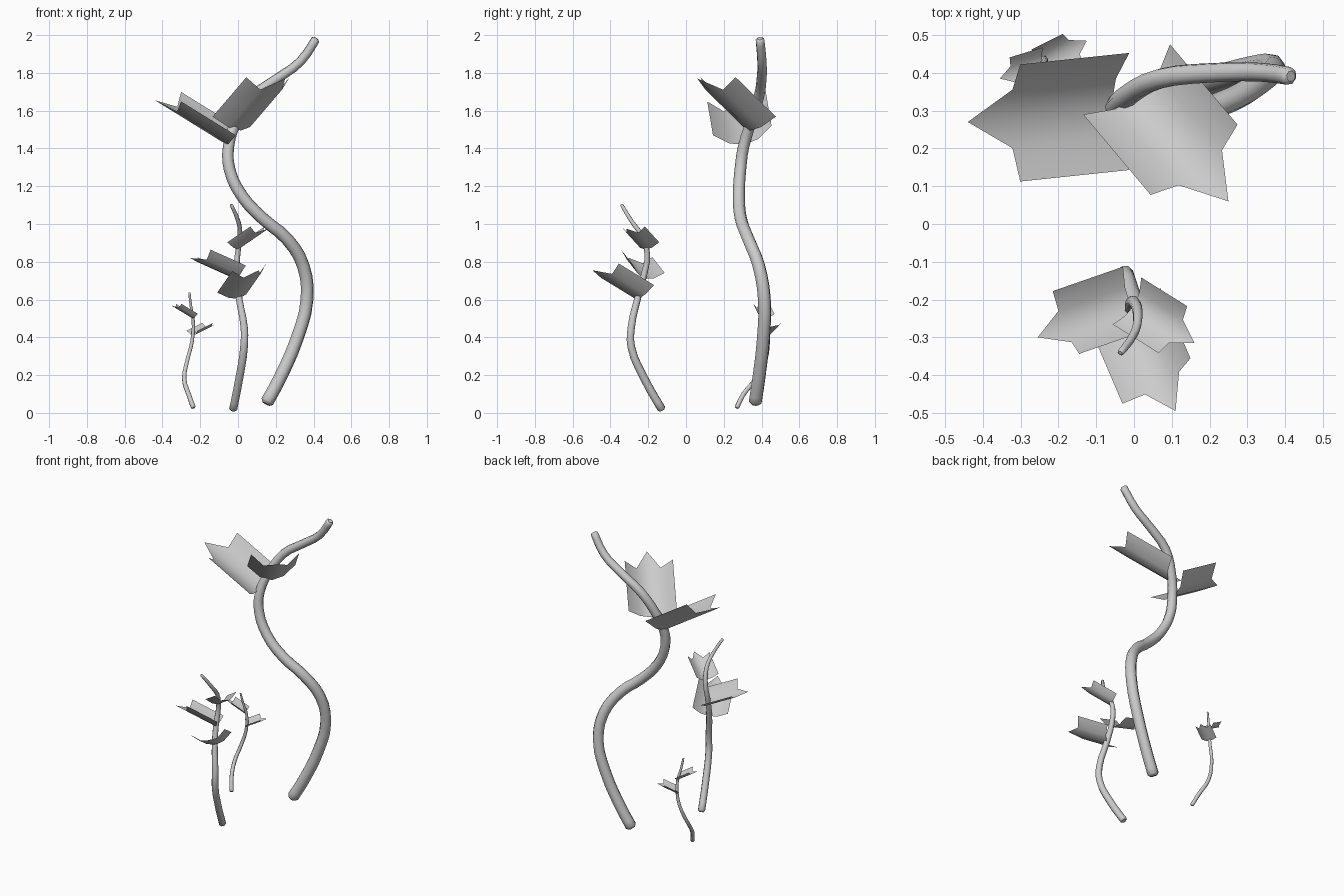
import bpy
import math
from mathutils import Vector

if "Cube" in bpy.data.objects:
    bpy.data.objects.remove(bpy.data.objects["Cube"])

grey = bpy.data.materials.new("plain_grey")
grey.diffuse_color = (0.6, 0.6, 0.6, 1)
grey.use_nodes = True
grey.node_tree.nodes["Principled BSDF"].inputs["Base Color"].default_value = grey.diffuse_color


def stem(name, r0, r1, pts):
    """Tapered round tube through the points, with small rounded ends."""
    pts = [Vector(p) for p in pts]
    n = len(pts) - 1
    radii = [r0 + (r1 - r0) * (i / n) ** 1.5 for i in range(n + 1)]
    # short bevelled ends
    d0 = (pts[0] - pts[1]).normalized()
    d1 = (pts[-1] - pts[-2]).normalized()
    path = [pts[0] + d0 * r0 * 0.4] + pts + [pts[-1] + d1 * r1 * 0.4]
    radii = [r0 * 0.6] + radii + [r1 * 0.6]
    cu = bpy.data.curves.new(name, 'CURVE')
    cu.dimensions = '3D'
    cu.bevel_depth = 1.0
    cu.bevel_resolution = 2
    cu.resolution_u = 3
    cu.use_fill_caps = True
    sp = cu.splines.new('BEZIER')
    sp.bezier_points.add(len(path) - 1)
    for bp, p, r in zip(sp.bezier_points, path, radii):
        bp.co = p
        bp.radius = r
        bp.handle_left_type = bp.handle_right_type = 'AUTO'
    ob = bpy.data.objects.new(name, cu)
    bpy.context.collection.objects.link(ob)
    cu.materials.append(grey)
    bpy.ops.object.select_all(action='DESELECT')
    bpy.context.view_layer.objects.active = ob
    ob.select_set(True)
    bpy.ops.object.convert(target='MESH')
    bpy.ops.object.shade_smooth_by_angle(angle=math.radians(50))


def leaf(name, base, tip, side):
    """Channelled single-sheet leaf: two side lobes, two notches, one tip."""
    base, side = Vector(base), Vector(side)
    axis = Vector(tip) - base
    length = axis.length
    up = axis.cross(side).normalized()
    if up.z < 0:
        up, side = -up, -side

    def at(u, v):
        return base + axis * u + side * v + up * (0.2 * length * v * v)

    cols = (-1, -0.5, 0, 0.5, 1)
    verts = [at(u, v) for u in (0, 0.37) for v in cols]
    verts += [at(u, v) for u, v in zip((0.76, 0.72, 0.74, 0.72, 0.76), cols)]
    verts.append(at(1, 0))
    faces = []
    for r in range(2):
        for c in range(4):
            a = r * 5 + c
            faces.append((a, a + 5, a + 6, a + 1))
    faces += [(11, 15, 12), (12, 15, 13)]
    me = bpy.data.meshes.new(name)
    me.from_pydata(verts, [], faces)
    if me.polygons[0].normal.dot(up) < 0:
        me.flip_normals()
    me.materials.append(grey)
    me.shade_smooth()
    ob = bpy.data.objects.new(name, me)
    bpy.context.collection.objects.link(ob)


# Tall plant
stem("tall_stem", 0.036, 0.024, [
    (0.155, 0.367, 0.06), (0.22, 0.385, 0.18), (0.315, 0.41, 0.40),
    (0.365, 0.415, 0.60), (0.345, 0.385, 0.78), (0.26, 0.33, 0.92),
    (0.13, 0.29, 1.03), (0.02, 0.28, 1.15), (-0.045, 0.288, 1.29),
    (-0.05, 0.305, 1.41), (-0.01, 0.345, 1.54), (0.07, 0.385, 1.67),
    (0.20, 0.40, 1.765), (0.33, 0.402, 1.86), (0.41, 0.392, 1.975)])
leaf("tall_left_leaf", (-0.06, 0.31, 1.42), (-0.44, 0.27, 1.655), (0, 0.155, 0.025))
leaf("tall_right_leaf", (0.015, 0.34, 1.495), (0.25, 0.06, 1.77), (0.115, 0.093, 0))

# Middle plant
stem("middle_stem", 0.023, 0.009, [
    (-0.025, -0.13, 0.022), (0.008, -0.225, 0.19), (0.032, -0.29, 0.35),
    (0.033, -0.29, 0.45), (0.005, -0.255, 0.61), (-0.008, -0.22, 0.74),
    (-0.002, -0.205, 0.84), (0.01, -0.235, 0.94), (0.003, -0.285, 1.01),
    (-0.035, -0.34, 1.10)])
leaf("middle_low_leaf", (0.005, -0.25, 0.605), (0.11, -0.495, 0.755), (0.09, 0.06, 0.02))
leaf("middle_left_leaf", (-0.01, -0.215, 0.71), (-0.255, -0.30, 0.82), (0.035, -0.083, 0.02))
leaf("middle_top_leaf", (0, -0.215, 0.865), (0.16, -0.315, 0.975), (0.038, 0.062, 0))

# Small plant
stem("small_stem", 0.013, 0.006, [
    (-0.237, 0.27, 0.03), (-0.262, 0.305, 0.10), (-0.285, 0.37, 0.18),
    (-0.268, 0.42, 0.28), (-0.243, 0.435, 0.38), (-0.237, 0.43, 0.49),
    (-0.25, 0.41, 0.57), (-0.257, 0.395, 0.635)])
leaf("small_right_leaf", (-0.235, 0.43, 0.41), (-0.125, 0.485, 0.465), (-0.028, 0.038, 0))
leaf("small_left_leaf", (-0.24, 0.42, 0.50), (-0.355, 0.385, 0.57), (0.015, -0.043, 0))
